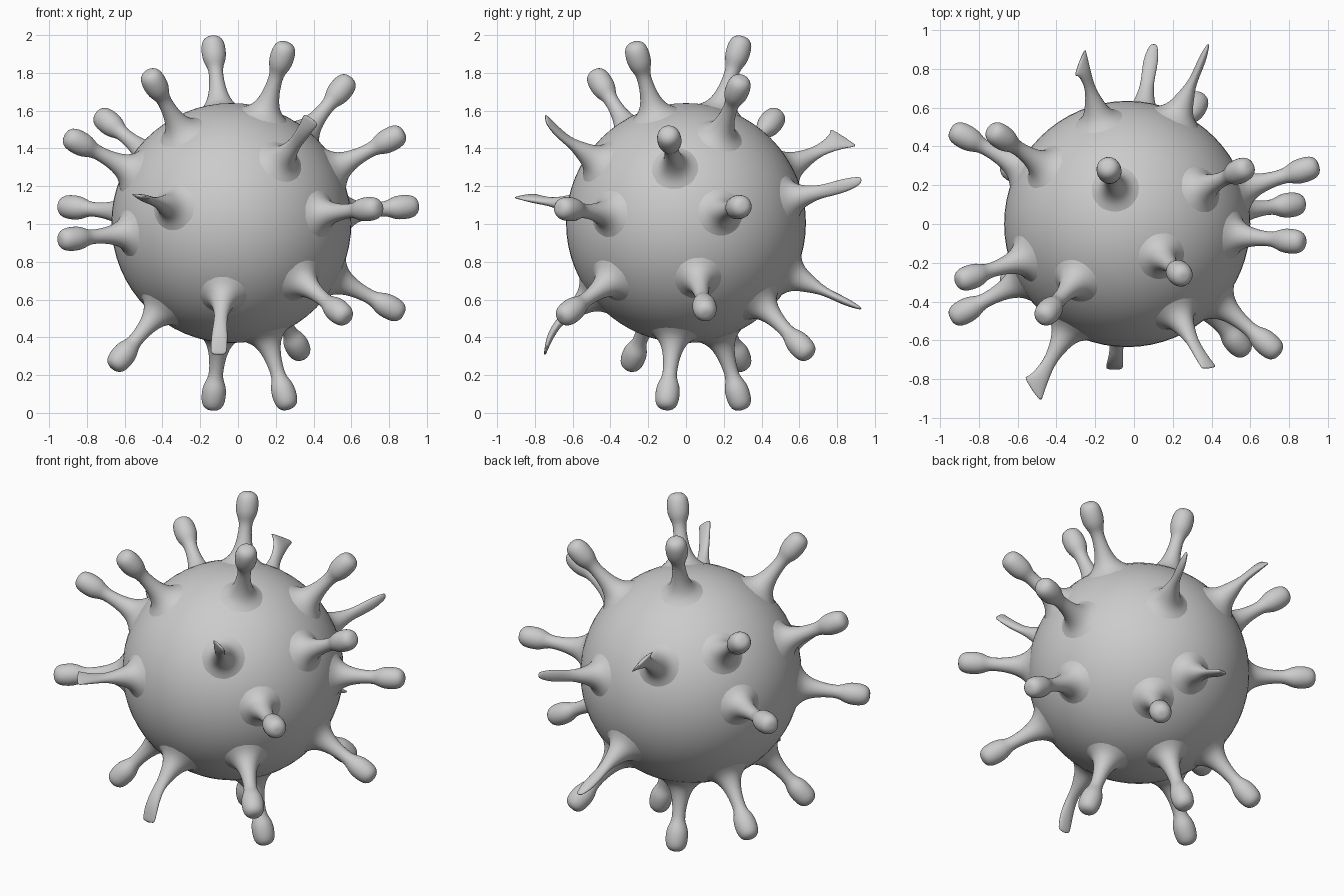
import bpy, bmesh, math
from mathutils import Vector

if "Cube" in bpy.data.objects:
    bpy.data.objects.remove(bpy.data.objects["Cube"])

C = Vector((-0.035, 0, 1.005))   # body centre
R = 0.635
SIDES = 16


def finish(ob):
    for p in ob.data.polygons:
        p.use_smooth = True


def loft(name, rings):
    """rings: (centre, half-width vector, half-thickness vector)"""
    bm = bmesh.new()
    loops = []
    for c, u, v in rings:
        loops.append([bm.verts.new(c + u * math.cos(2 * math.pi * i / SIDES)
                                   + v * math.sin(2 * math.pi * i / SIDES))
                      for i in range(SIDES)])
    for a, b in zip(loops, loops[1:]):
        for i in range(SIDES):
            j = (i + 1) % SIDES
            bm.faces.new((a[i], a[j], b[j], b[i]))
    bm.faces.new(loops[-1])
    bmesh.ops.recalc_face_normals(bm, faces=bm.faces)
    me = bpy.data.meshes.new(name)
    bm.to_mesh(me)
    bm.free()
    ob = bpy.data.objects.new(name, me)
    bpy.context.collection.objects.link(ob)
    finish(ob)
    ob.modifiers.new("smooth", 'SUBSURF').levels = 1
    ob.modifiers["smooth"].render_levels = 1


# round body
bpy.ops.mesh.primitive_uv_sphere_add(segments=64, ring_count=32, radius=R, location=C)
body = bpy.context.object
body.name = "body"
finish(body)

# flared root shared by every spike, then stem and knob: (distance, radius)
ROOT = [(0.610, 0.145), (0.632, 0.110), (0.655, 0.083), (0.69, 0.062), (0.74, 0.047)]
KNOB = [(0.80, 0.039), (0.855, 0.038), (0.885, 0.052), (0.92, 0.066), (0.985, 0.066),
        (1.02, 0.054), (1.036, 0.03), (1.038, 0.01)]

# knob centres
knobs = [
    (-0.13, 0.28, 1.925), (0.24, -0.26, 1.905), (0.56, 0.28, 1.73), (0.82, -0.09, 1.455),
    (0.88, 0.28, 1.09), (0.70, -0.63, 1.08), (0.82, 0.10, 0.55), (0.54, -0.62, 0.53),
    (0.32, 0.62, 0.34), (0.25, -0.10, 0.08), (-0.13, 0.28, 0.08), (-0.62, -0.28, 0.29),
    (-0.62, 0.28, 0.29), (-0.89, -0.46, 0.92), (-0.89, 0.46, 1.09), (-0.86, -0.28, 1.44),
    (-0.70, 0.46, 1.55), (-0.45, -0.46, 1.76)]
for n, p in enumerate(knobs):
    d = (Vector(p) - C).normalized()
    u = d.orthogonal().normalized()
    v = d.cross(u)
    loft(f"knob_spike_{n + 1}", [(C + d * r, u * w, v * w) for r, w in ROOT + KNOB])

# flattened spikes: axis point, two ends of the thin tip edge, blade half-width
blades = [
    ((-0.52, -0.86, 1.14), (-0.57, -0.79, 1.16), (-0.48, -0.93, 1.14), 0.045),
    ((0.36, -0.71, 1.50), (0.35, -0.75, 1.59), (0.43, -0.74, 1.53), 0.036),
    ((-0.10, -0.75, 0.42), (-0.145, -0.75, 0.305), (-0.06, -0.75, 0.305), 0.045),
    ((-0.26, 0.82, 1.45), (-0.31, 0.76, 1.51), (-0.25, 0.92, 1.41), 0.045),
    ((0.37, 0.88, 1.21), (0.385, 0.93, 1.215), (0.385, 0.93, 1.25), 0.042),
    ((0.09, 0.88, 0.57), (0.085, 0.93, 0.55), (0.12, 0.93, 0.55), 0.046)]
for n, (a, p, q, w) in enumerate(blades):
    d = (Vector(a) - C).normalized()
    p, q = Vector(p), Vector(q)
    half, tip = (q - p) / 2, (p + q) / 2
    u = (half - d * half.dot(d)).normalized()
    v = d.cross(u)
    rings = [(C + d * r, u * s, v * s) for r, s in ROOT]
    rings.append((C + d * 0.80, u * 0.035, v * 0.027))
    rings.append((C + d * 0.86, u * 0.036, v * 0.021))
    mid = (C + d * 0.90).lerp(tip, 0.35)
    rings.append((mid, (u * w).lerp(half, 0.2), v * 0.022))
    rings.append((mid.lerp(tip, 0.6), (u * w).lerp(half, 0.6), v * 0.013))
    rings.append((tip, half, v * 0.006))
    loft(f"flat_spike_{n + 1}", rings)
